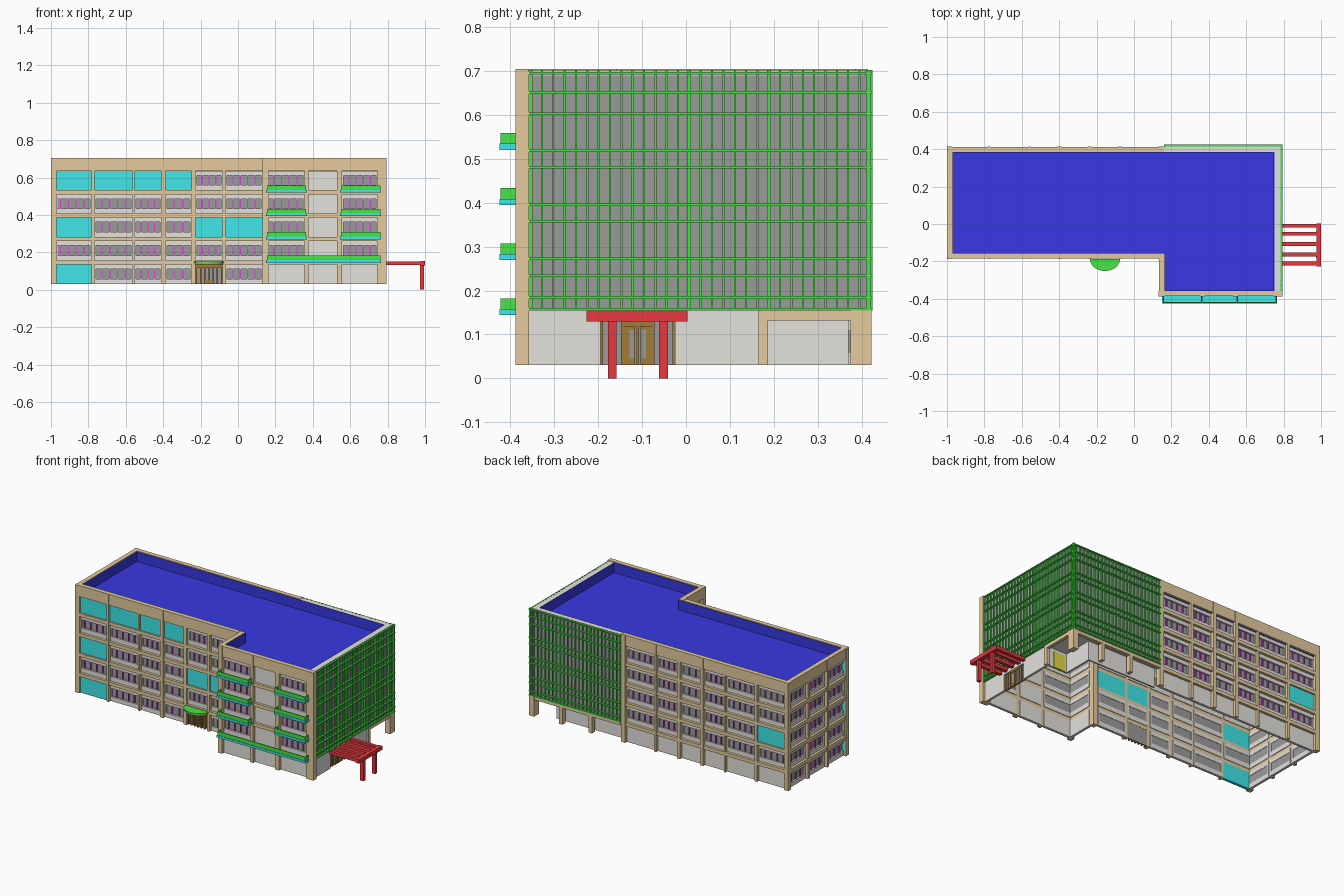
import bpy, bmesh, math

if "Cube" in bpy.data.objects:
    bpy.data.objects.remove(bpy.data.objects["Cube"])

COL = dict(tan=(.78, .60, .34), beige=(.78, .76, .72), glass=(.33, .33, .33), teal=(.05, .8, .82),
           green=(.06, .8, .06), blue=(.04, .04, .78), red=(.8, .04, .05), magenta=(.7, .05, .7),
           brown=(.36, .2, .04), olive=(.38, .4, .1), yellow=(.75, .7, .05))
MATS = {}
for k, c in COL.items():
    MATS[k] = bpy.data.materials.new(k)
    MATS[k].diffuse_color = (*c, 1)


def boxes(name, mat, items):
    """One object made of many axis-aligned boxes (x0,x1,y0,y1,z0,z1)."""
    bm = bmesh.new()
    for x0, x1, y0, y1, z0, z1 in items:
        vs = bmesh.ops.create_cube(bm, size=1)["verts"]
        for v in vs:
            v.co.x = (x0 + x1) / 2 + v.co.x * (x1 - x0)
            v.co.y = (y0 + y1) / 2 + v.co.y * (y1 - y0)
            v.co.z = (z0 + z1) / 2 + v.co.z * (z1 - z0)
    me = bpy.data.meshes.new(name)
    bm.to_mesh(me)
    bm.free()
    me.materials.append(MATS[mat])
    ob = bpy.data.objects.new(name, me)
    bpy.context.collection.objects.link(ob)
    return ob


def placer(axis, plane, out):
    """Box in wall coordinates: u along the wall, d inward depth, z up."""
    def f(u0, u1, d0, d1, z0, z1):
        a, b = sorted((plane - out * d0, plane - out * d1))
        return (u0, u1, a, b, z0, z1) if axis == 'x' else (a, b, u0, u1, z0, z1)
    return f


Z0, TOP, PITCH, OPEN = .03, .705, .1255, .104


def wall(name, axis, plane, out, span, bays, special):
    """Frame grid with strip windows; special(bay,row) picks other fillings."""
    P = placer(axis, plane, out)
    tan, beige, glass, mull, teal = [], [], [], [], []
    edges = [span[0]] + [e for b in bays for e in b] + [span[1]]
    for i in range(0, len(edges), 2):                       # columns
        if edges[i + 1] > edges[i]:
            tan.append(P(edges[i], edges[i + 1], 0, .03, Z0, TOP))
    for r in range(5):
        z = Z0 + PITCH * r
        zt = z + OPEN
        tan.append(P(*span, .002, .03, zt, TOP if r == 4 else z + PITCH))
        for i, (a, b) in enumerate(bays):
            kind = special(i, r)
            if kind == 'teal':
                teal.append(P(a, b, .012, .03, z, zt))
            elif kind == 'solid':
                beige.append(P(a, b, .018, .034, z, zt))
            elif kind != 'door':
                s, h = z + .028, zt - .024
                beige += [P(a, b, .018, .034, z, s), P(a, b, .018, .034, h, zt),
                          P(a, a + .008, .018, .034, s, h), P(b - .008, b, .018, .034, s, h)]
                glass.append(P(a + .008, b - .008, .028, .032, s, h))
                n = max(3, round((b - a) / .04))
                for k in range(1, n):
                    u = a + (b - a) * k / n
                    mull.append(P(u - .003, u + .003, .021, .028, s, h))
    for part, mat, lst in (("frame", "tan", tan), ("wall_panels", "beige", beige), ("window_glass", "glass", glass),
                           ("mullions", "magenta", mull), ("infill_panels", "teal", teal)):
        if lst:
            boxes(f"{name}_{part}", mat, lst)


# Left wing: front, back and end walls
BAYS = [(-.99, -.783), (-.767, -.564), (-.553, -.41), (-.388, -.249), (-.227, -.083), (-.067, .13)]
TEAL = {(0, 4), (1, 4), (2, 4), (3, 4), (0, 2), (4, 2), (5, 2), (0, 0)}
wall("left_front", 'x', -.187, -1, (-1, .13), BAYS,
     lambda i, r: 'door' if (i, r) == (4, 0) else 'teal' if (i, r) in TEAL else '')
wall("left_back", 'x', .415, 1, (-1, .16), BAYS[:-1] + [(-.067, .132)],
     lambda i, r: 'solid' if r == 0 else 'teal' if (i, r) == (0, 2) else '')
wall("left_end", 'y', -1, -1, (-.187, .415), [(-.165, .01), (.027, .2), (.217, .393)], lambda i, r: '')

# Right wing: front wall and return wall
wall("right_front", 'x', -.388, -1, (.132, .795), [(.15, .356), (.377, .53), (.556, .745)],
     lambda i, r: 'solid' if r == 0 or i == 1 else '')
wall("right_return", 'y', .132, -1, (-.388, -.157), [(-.365, -.19)], lambda i, r: 'solid' if r == 0 else '')

# Roof tray with lined parapets
ZR = .633
boxes("roof_floor", "blue", [(-.988, .15, -.172, .4, ZR, ZR + .007), (.15, .755, -.375, .385, ZR, ZR + .007)])
ZL = TOP - .004
boxes("roof_parapet_lining", "blue", [
    (-.972, -.969, -.157, .385, ZR, ZL), (-.97, .75, .382, .385, ZR, ZL), (-.97, .162, -.157, -.154, ZR, ZL),
    (.162, .165, -.358, -.154, ZR, ZL), (.162, .75, -.358, -.355, ZR, ZL), (.747, .75, -.358, .385, ZR, ZL)])

# Curtain walls on the right wing
ZC = .155
HZ = [.157, .184, .234, .272, .358, .395, .481, .519, .603, .651, .695]


def curtain(name, axis, plane, span, n, heavy):
    P = placer(axis, plane, 1)
    a, b = span
    boxes(name + "_glass", "glass", [P(a, b - .01, .013, .02, ZC, .7)])
    bars = [P(a, b, 0, .013, z - .003, z + .003) for z in HZ]
    for k in range(n + 1):
        w = .004 if k in heavy else .0022
        u = a + .004 + (b - a - .008) * k / n
        bars.append(P(u - w, u + w, .005, .014, ZC, .702))
    boxes(name + "_green_grid", "green", bars)


curtain("side_curtain", 'y', .795, (-.358, .425), 30, (0, 14, 21, 30))
curtain("back_curtain", 'x', .425, (.16, .795), 24, (0, 8, 16, 24))
boxes("curtain_cap", "beige", [(.75, .784, -.358, .414, .69, .701), (.16, .784, .384, .414, .69, .701)])
boxes("curtain_inner_wall", "beige", [(.75, .756, -.358, .414, .64, .69), (.16, .756, .385, .39, .64, .69)])

# Ground floor under the curtain walls, with open corner recess
boxes("ground_walls", "beige", [
    (.765, .78, -.36, -.195, Z0, ZC), (.765, .78, -.025, .18, Z0, ZC), (.765, .78, -.195, -.025, .13, ZC),
    (.64, .78, .17, .18, Z0, ZC), (.63, .64, .17, .37, Z0, ZC), (.16, .64, .36, .37, Z0, ZC)])
boxes("recess_soffit", "beige", [(.63, .784, .17, .414, ZC - .006, ZC), (.16, .64, .36, .414, ZC - .006, ZC)])
boxes("recess_columns", "tan",
      [(.765, .79, .165, .187, Z0, ZC), (.758, .793, .375, .423, Z0, ZC), (.77, .79, .187, .375, .132, ZC)]
      + [(x - .011, x + .011, .39, .42, Z0, ZC) for x in (.37, .575)]
      + [(.16, .76, .4, .42, .134, ZC)])
boxes("recess_door", "yellow", [(.655, .735, .18, .184, Z0, .13)])

# Side entrance
boxes("side_entrance_glass", "glass", [(.762, .768, -.195, -.025, Z0, .13)])
boxes("side_entrance_frame", "brown",
      [(.766, .776, y - .003, y + .003, Z0, .13) for y in (-.192, -.168, -.145, -.11, -.075, -.05, -.028)]
      + [(.766, .778, -.145, -.075, .117, .13)]
      + [(.768, .774, y - .014, y + .014, Z0, .117) for y in (-.13, -.09)])
boxes("side_door_lights", "glass", [(.772, .776, y - .005, y + .005, .045, .11) for y in (-.124, -.096)])

# Front entrance with half-round canopy
boxes("front_entrance_glass", "glass", [(-.227, -.083, -.162, -.158, Z0, .134)])
boxes("front_entrance_frame", "brown",
      [(x - .004, x + .004, -.178, -.16, Z0, .134) for x in (-.223, -.2, -.178, -.155, -.132, -.11, -.087)]
      + [(-.227, -.083, -.178, -.16, .115, .134), (-.178, -.132, -.17, -.16, Z0, .05)])


def half_disc(name, mat, rx, ry, z0, z1):
    bm = bmesh.new()
    pts = [(-.155 + rx * math.cos(t), -.187 - ry * math.sin(t), z0) for t in (math.pi * k / 20 for k in range(21))]
    f = bm.faces.new([bm.verts.new(p) for p in pts])
    ext = bmesh.ops.extrude_face_region(bm, geom=[f])["geom"]
    bmesh.ops.translate(bm, vec=(0, 0, z1 - z0), verts=[g for g in ext if isinstance(g, bmesh.types.BMVert)])
    bmesh.ops.recalc_face_normals(bm, faces=bm.faces)
    me = bpy.data.meshes.new(name)
    bm.to_mesh(me)
    bm.free()
    me.materials.append(MATS[mat])
    bpy.context.collection.objects.link(bpy.data.objects.new(name, me))


half_disc("canopy_rim", "olive", .076, .06, .136, .146)
half_disc("canopy_top", "green", .08, .064, .146, .152)

# Balconies: teal floor slab and green parapet
slabs, rails = [], []
for r in range(4):
    z = .144 + PITCH * r
    for a, b in ([(.15, .765)] if r == 0 else [(.15, .368), (.546, .765)]):
        slabs.append((a, b, -.425, -.386, z, z + .014))
        z1, z2 = z + .014, z + .038
        rails += [(a + .004, b - .004, -.422, -.416, z1, z2), (a + .004, a + .01, -.422, -.386, z1, z2),
                  (b - .01, b - .004, -.422, -.386, z1, z2)]
boxes("balcony_slabs", "teal", slabs)
boxes("balcony_parapets", "green", rails)

# Pergola at the side entrance
boxes("pergola_rafters", "red", [(.79, .99, y - .01, y + .01, .132, .152) for y in (-.01, -.052, -.107, -.163, -.211)])
boxes("pergola_beam", "red", [(.975, 1, -.227, .003, .13, .154)])
boxes("pergola_posts", "red", [(.973, .995, y - .01, y + .01, 0, .132) for y in (-.168, -.051)])

for m in bpy.data.materials:
    if m.users and not m.is_grease_pencil:
        m.use_nodes = True
        m.node_tree.nodes["Principled BSDF"].inputs["Base Color"].default_value = m.diffuse_color
